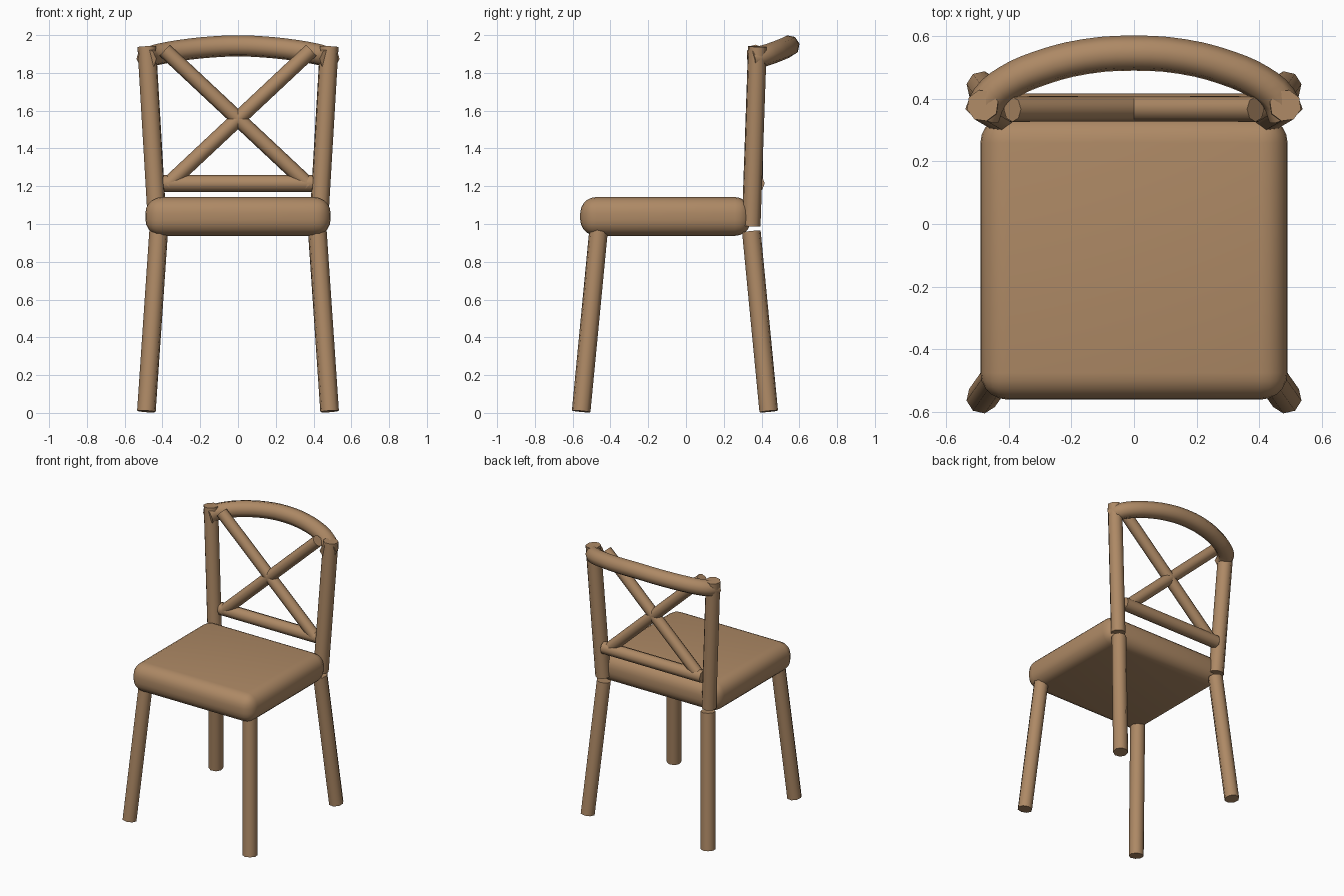
import bpy
from mathutils import Vector

if "Cube" in bpy.data.objects:
    bpy.data.objects.remove(bpy.data.objects["Cube"])

wood = bpy.data.materials.new("wood")
wood.diffuse_color = (0.42, 0.25, 0.13, 1)
wood.use_nodes = True
wood.node_tree.nodes["Principled BSDF"].inputs["Base Color"].default_value = wood.diffuse_color


def finish(obj, name, angle=0.9):
    obj.name = name
    obj.data.materials.append(wood)
    bpy.ops.object.select_all(action='DESELECT')
    obj.select_set(True)
    bpy.context.view_layer.objects.active = obj
    bpy.ops.object.shade_smooth_by_angle(angle=angle)
    return obj


def rod(name, a, b, r, sides=8):
    a, b = Vector(a), Vector(b)
    d = b - a
    bpy.ops.mesh.primitive_cylinder_add(vertices=sides, radius=r, depth=d.length, location=(a + b) / 2)
    obj = bpy.context.object
    obj.rotation_euler = d.to_track_quat('Z', 'Y').to_euler()
    return finish(obj, name)


# Seat cushion: box with fully rounded edges
bpy.ops.mesh.primitive_cube_add(size=1, location=(0, -0.108, 1.04))
seat = bpy.context.object
seat.scale = (0.98, 0.904, 0.205)
bpy.ops.object.transform_apply(location=False, rotation=False, scale=True)
bev = seat.modifiers.new("round", 'BEVEL')
bev.width, bev.segments = 0.085, 5
bpy.ops.object.modifier_apply(modifier="round")
finish(seat, "seat")

# Splayed legs and back posts
for side, s in (("left", -1), ("right", 1)):
    rod(f"front_leg_{side}", (s * 0.485, -0.555, 0.008), (s * 0.42, -0.463, 0.965), 0.05)
    rod(f"back_leg_{side}", (s * 0.485, 0.438, 0.008), (s * 0.42, 0.346, 0.96), 0.05)
    rod(f"back_post_{side}", (s * 0.427, 0.345, 0.99), (s * 0.483, 0.378, 1.94), 0.051)

# Lower back rail and crossed braces
rod("lower_rail", (-0.40, 0.372, 1.215), (0.40, 0.372, 1.215), 0.045)
for side, s in (("left", -1), ("right", 1)):
    rod(f"cross_brace_{side}", (s * 0.375, 0.368, 1.205), (-s * 0.388, 0.366, 1.92), 0.04)

# Bowed top rail swept along a curve
half = [(0.485, 0.345, 1.875), (0.462, 0.40, 1.887), (0.40, 0.452, 1.903),
        (0.30, 0.497, 1.92), (0.155, 0.534, 1.936)]
path = half + [(0, 0.545, 1.943)] + [(-x, y, z) for x, y, z in reversed(half)]
cu = bpy.data.curves.new("top_rail", 'CURVE')
cu.dimensions = '3D'
cu.bevel_depth = 0.057
cu.bevel_resolution = 2
cu.use_fill_caps = True
cu.resolution_u = 3
sp = cu.splines.new('BEZIER')
sp.bezier_points.add(len(path) - 1)
for p, co in zip(sp.bezier_points, path):
    p.co = co
    p.handle_left_type = p.handle_right_type = 'AUTO'
rail = bpy.data.objects.new("top_rail", cu)
bpy.context.collection.objects.link(rail)
bpy.ops.object.select_all(action='DESELECT')
rail.select_set(True)
bpy.context.view_layer.objects.active = rail
bpy.ops.object.convert(target='MESH')
finish(bpy.context.object, "top_rail")
